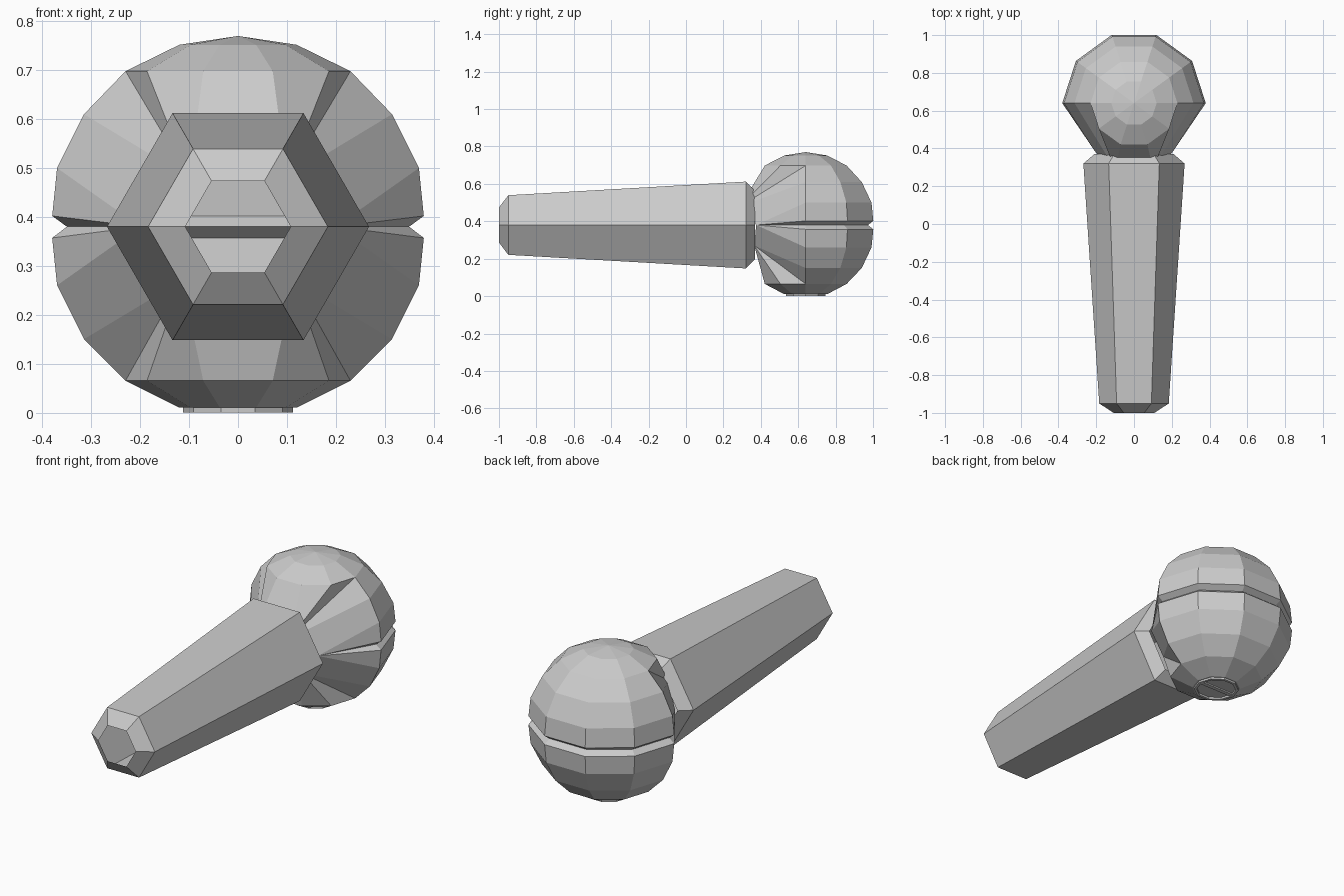
import bpy, bmesh, math
from mathutils import Vector

if "Cube" in bpy.data.objects:
    bpy.data.objects.remove(bpy.data.objects["Cube"])

grey = bpy.data.materials.new("plain grey")
grey.use_nodes = True
COLOUR = (0.6, 0.6, 0.6, 1)
grey.diffuse_color = COLOUR
bsdf = next(n for n in grey.node_tree.nodes if n.type == "BSDF_PRINCIPLED")
bsdf.inputs["Base Color"].default_value = COLOUR

MID = 0.38       # height of the handle axis
BALL_Y = 0.64    # centre of the round head
SIDES = 10


def finish(name, bm):
    loose = [v for v in bm.verts if not v.link_faces]
    bmesh.ops.delete(bm, geom=loose, context="VERTS")
    bmesh.ops.recalc_face_normals(bm, faces=bm.faces[:])
    mesh = bpy.data.meshes.new(name)
    bm.to_mesh(mesh)
    bm.free()
    mesh.materials.append(grey)
    obj = bpy.data.objects.new(name, mesh)
    bpy.context.collection.objects.link(obj)
    return obj


def skin(bm, a, b, keep=lambda j: True):
    n = len(a)
    for j in range(n):
        if keep(j):
            k = (j + 1) % n
            bm.faces.new((a[j], a[k], b[k], b[j]))


# Handle: open tapered hexagonal tube with a bevel at both ends
bm = bmesh.new()
stations = [(-1, 0.108), (-0.95, 0.184), (0.32, 0.268), (0.37, 0.21)]
hexes = []
for y, r in stations:
    angles = [math.radians(60 * i) for i in range(6)]
    hexes.append([bm.verts.new((r * math.cos(a), y, MID + r * math.sin(a))) for a in angles])
for a, b in zip(hexes, hexes[1:]):
    skin(bm, a, b)
finish("handle", bm)

# Round head: ten-sided ball with a groove round the middle
bm = bmesh.new()
profile = [(0.12, 0.752), (0.23, 0.698), (0.315, 0.61), (0.37, 0.5), (0.38, 0.402),
           (0.35, 0.38), (0.38, 0.357), (0.37, 0.26), (0.315, 0.15), (0.23, 0.065), (0.12, 0.01)]
rings = []
for r, z in profile:
    angles = [math.tau * j / SIDES for j in range(SIDES)]
    rings.append([bm.verts.new((r * math.cos(a), BALL_Y + r * math.sin(a), z)) for a in angles])
for i, (a, b) in enumerate(zip(rings, rings[1:])):
    whole = i in (0, len(rings) - 2)
    skin(bm, a, b, lambda j: whole or j < SIDES // 2)
apex = bm.verts.new((0, BALL_Y, 0.77))
for j in range(SIDES):
    bm.faces.new((rings[0][j], rings[0][(j + 1) % SIDES], apex))
bm.faces.new(rings[-1])

# Funnel from the open front of the ball into the handle
front = [0, 9, 8, 7, 6, 5]
loop = [rings[1][j] for j in front]
loop += [ring[5] for ring in rings[2:9]]
loop += [rings[9][j] for j in reversed(front)]
loop += [ring[0] for ring in reversed(rings[2:9])]
throat = {}
for s in (-1, 1):
    throat[s, 1] = bm.verts.new((s * 0.1, 0.29, 0.48))
    throat[s, 0] = bm.verts.new((s * 0.2, 0.375, MID))
    throat[s, -1] = bm.verts.new((s * 0.115, 0.365, 0.27))


def target(v):
    level = 0 if abs(v.co.z - MID) < 0.2 else (1 if v.co.z > MID else -1)
    return throat[1 if v.co.x > 0 else -1, level]


for a, b in zip(loop, loop[1:] + loop[:1]):
    ta, tb = target(a), target(b)
    bm.faces.new((a, b, ta) if ta == tb else (a, b, tb, ta))
finish("round_head", bm)

# Screw under the head: thin rim with a bar across it
bm = bmesh.new()
circles = []
for r, z in [(0.112, 0.01), (0.112, 0), (0.098, 0), (0.098, 0.01)]:
    angles = [math.tau * j / SIDES for j in range(SIDES)]
    circles.append([bm.verts.new((r * math.cos(a), BALL_Y + r * math.sin(a), z)) for a in angles])
for a, b in zip(circles, circles[1:]):
    skin(bm, a, b)
finish("screw_rim", bm)

bm = bmesh.new()
bmesh.ops.create_cube(bm, size=1)
bmesh.ops.scale(bm, vec=Vector((0.195, 0.022, 0.007)), verts=bm.verts[:])
bmesh.ops.translate(bm, vec=Vector((0, BALL_Y, 0.0065)), verts=bm.verts[:])
finish("screw_bar", bm)
